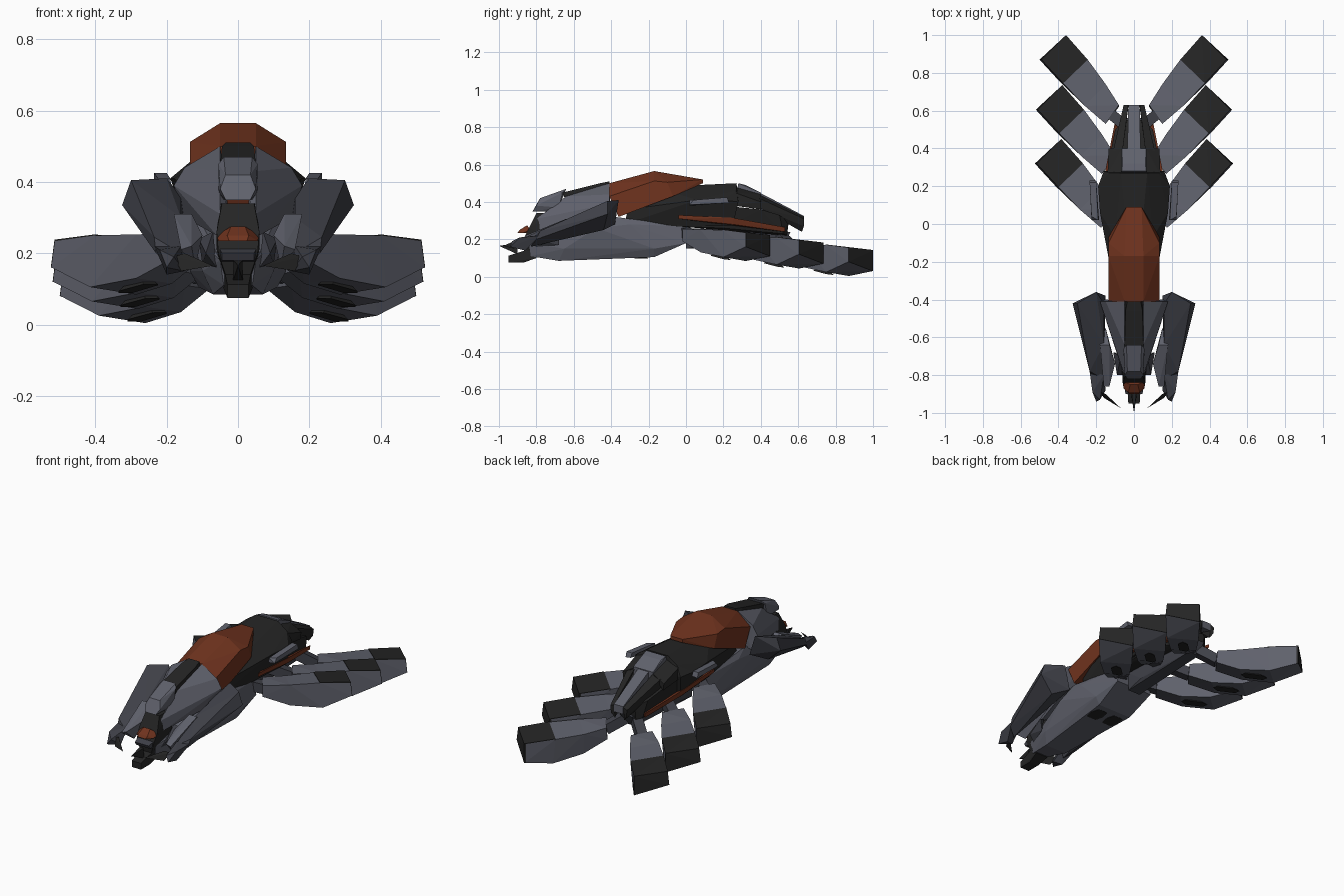
import bpy, bmesh
from mathutils import Vector

def material(name, c):
    m = bpy.data.materials.new(name)
    m.diffuse_color = (*c, 1)
    return m

GREY = material("blue_grey", (0.115, 0.12, 0.15))
SLATE = material("slate", (0.05, 0.052, 0.065))
DARK = material("charcoal", (0.018, 0.018, 0.018))
RUST = material("rust", (0.16, 0.033, 0.013))

def plates(name, groups, mat):
    """One object from several convex faceted shells."""
    bm = bmesh.new()
    for pts in groups:
        vs = [bm.verts.new(p) for p in pts]
        r = bmesh.ops.convex_hull(bm, input=vs)
        junk = {v for v in r["geom_interior"] + r["geom_unused"] if isinstance(v, bmesh.types.BMVert)}
        bmesh.ops.delete(bm, geom=[v for v in junk if v.is_valid], context="VERTS")
    bmesh.ops.dissolve_limit(bm, angle_limit=0.02, verts=bm.verts, edges=bm.edges)
    bmesh.ops.recalc_face_normals(bm, faces=bm.faces)
    me = bpy.data.meshes.new(name)
    bm.to_mesh(me)
    bm.free()
    me.materials.append(mat)
    ob = bpy.data.objects.new(name, me)
    bpy.context.collection.objects.link(ob)

def flip(pts):
    return [(-x, y, z) for x, y, z in pts]

def centre(name, pts, mat):      # half outline, one symmetric shell
    plates(name, [pts + flip(pts)], mat)

def pair(name, pts, mat):        # left and right copies
    plates(name, [pts, flip(pts)], mat)

def box(x0, x1, y0, y1, z0, z1):
    return [(x, y, z) for x in (x0, x1) for y in (y0, y1) for z in (z0, z1)]

def bar(a, b, r):                # square bar between two points
    a, b = Vector(a), Vector(b)
    u = (b - a).cross(Vector((0, 0, 1))).normalized() * r
    v = (b - a).cross(u).normalized() * r
    return [tuple(p + s * u + t * v) for p in (a, b) for s in (-1, 1) for t in (-1, 1)]

# Rust back shell
centre("back_shell", [(.05, -.41, .50), (.135, -.41, .43), (.135, -.36, .32), (.05, -.17, .565),
    (.135, -.17, .512), (.135, -.10, .505), (.135, -.07, .43), (.04, .09, .52), (.04, .09, .50)], RUST)

# Dark middle hull and tapering fuselage
centre("mid_hull", [(.10, -.33, .28), (.11, -.31, .36), (.10, -.07, .45), (.13, 0, .32), (.18, .06, .41),
    (.05, .06, .49), (.07, .27, .50), (.13, .27, .46), (.19, .20, .41), (.16, .28, .40),
    (.14, .25, .27), (.12, -.02, .27)], DARK)
centre("lower_fuselage", [(.12, -.05, .27), (.14, 0, .37), (.14, .20, .38), (.12, .40, .36), (.10, .50, .33),
    (.05, .55, .30), (.05, .54, .22), (.08, .52, .23), (.12, .20, .26)], DARK)
pair("flank_stripe", [(.16, -.04, .33), (.16, -.04, .31), (.158, .25, .315),
    (.15, .25, .28), (.103, .53, .265), (.10, .53, .24), (.10, .1, .30), (.07, .5, .25)], RUST)
pair("side_rail", [(.185, .02, .38), (.225, .02, .385), (.225, .04, .41), (.19, .02, .41),
    (.20, .23, .40), (.235, .23, .395), (.235, .22, .425), (.20, .22, .425)], GREY)

# Tail
centre("tail_block", [(.065, .28, .50), (.06, .32, .49), (.065, .40, .45), (.065, .40, .36), (.065, .26, .40)], GREY)
pair("tail_plate", [(.065, .26, .48), (.14, .26, .45), (.065, .40, .44), (.135, .40, .40), (.13, .40, .36),
    (.14, .26, .38)], DARK)
pair("tail_fin", [(.06, .39, .44), (.11, .39, .42), (.11, .39, .37), (.03, .63, .32), (.055, .63, .31),
    (.05, .63, .27), (.03, .62, .24)], DARK)
centre("tail_spine", [(.035, .39, .45), (.03, .47, .41), (.03, .63, .325), (.03, .63, .28), (.03, .40, .35)], GREY)

# Lower hull
centre("belly_hull", [(.11, 0, .27), (.12, 0, .18), (.11, -.17, .105), (.135, -.17, .15), (.135, -.30, .28),
    (.135, -.48, .26), (.10, -.36, .115), (.07, -.68, .085), (.10, -.65, .15), (.04, -.83, .11),
    (.05, -.84, .18), (.12, -.38, .32)], GREY)
pair("belly_vent", [(.055 + x, y, z) for x, y, z in [(-.03, -.32, .10), (.03, -.32, .10), (.045, -.26, .10),
    (.03, -.20, .097), (-.03, -.20, .097), (-.045, -.26, .10), (0, -.26, .15)]], DARK)
centre("tail_keel", [(.04, 0, .26), (.04, 0, .15), (.05, .12, .17), (.04, .56, .24), (.035, .52, .17)], SLATE)

# Shoulder armour and claws
pair("shoulder_armour", [(.20, -.36, .41), (.30, -.42, .405), (.325, -.42, .335), (.23, -.44, .25),
    (.15, -.38, .28), (.16, -.42, .36), (.235, -.78, .245), (.23, -.80, .20), (.18, -.83, .16),
    (.16, -.82, .20), (.16, -.64, .30)], SLATE)
pair("inner_arm", [(.13, -.64, .31), (.18, -.64, .31), (.15, -.55, .25), (.13, -.86, .22), (.16, -.86, .21),
    (.12, -.80, .16), (.10, -.74, .25)], GREY)
pair("wrist", [(.235, -.78, .22), (.16, -.80, .22), (.22, -.89, .21), (.18, -.93, .19), (.15, -.88, .15),
    (.20, -.86, .14), (.20, -.94, .16)], SLATE)
pair("claw", [(.18, -.89, .19), (.15, -.90, .20), (.16, -.92, .15), (.07, -.975, .165)], DARK)
pair("mandible", [(.07, -.70, .26), (.11, -.68, .24), (.10, -.68, .17), (.09, -.80, .20), (.06, -.80, .16)], SLATE)

# Neck and head
pair("neck_side", [(.05, -.41, .50), (.15, -.41, .44), (.18, -.41, .39), (.15, -.40, .30), (.03, -.41, .32),
    (.05, -.64, .43), (.10, -.62, .35), (.05, -.80, .31), (.06, -.78, .25), (.02, -.80, .27)], GREY)
centre("neck_ridge", [(.035, -.41, .51), (.045, -.46, .50), (.05, -.66, .45), (.05, -.64, .40), (.05, -.41, .44)], DARK)
centre("head_crest", [(.04, -.64, .47), (.055, -.66, .45), (.055, -.68, .37), (.035, -.78, .42), (.05, -.80, .38),
    (.035, -.82, .35), (.04, -.72, .35)], GREY)
centre("face", [(.045, -.80, .34), (.05, -.70, .34), (.06, -.84, .26), (.055, -.87, .20), (.06, -.70, .20),
    (.035, -.86, .14), (.05, -.72, .14)], DARK)
centre("visor", [(.06, -.83, .25), (.055, -.87, .235), (.025, -.90, .235), (.02, -.85, .275), (.03, -.89, .25),
    (.05, -.82, .235)], RUST)
centre("jaw", [(.055, -.84, .22), (.045, -.90, .20), (.045, -.89, .18), (.05, -.82, .17)], SLATE)
centre("chin", box(0, .03, -.95, -.87, .075, .112) + [(.04, -.80, .10), (.04, -.80, .16)], DARK)
centre("nose_spike", [(.015, -.90, .12), (.012, -.90, .18), (0, -1, .165)], DARK)

# Six engine pods: rear pod corner sections, repeated forward and up
root = [(.15, .53, .175), (.08, .63, .17), (.08, .62, .10), (.15, .53, .11)]
belly = [(.26, .625, .173), (.15, .74, .155), (.16, .73, .035), (.26, .63, .05)]
mid = [(.375, .745, .17), (.245, .87, .15), (.26, .87, .004), (.39, .75, .025)]
tip = [(.49, .87, .155), (.36, 1.0, .14), (.36, 1.0, .03), (.50, .87, .08)]
tip_cap = tip + [(x - .008, y - .008, z) for x, y, z in tip]
top_cap = [(x, y, z + d) for x, y, z in mid[:2] + tip[:2] for d in (.003, -.006)]
vent = [(.20, .69, .034), (.24, .68, .033), (.31, .75, .014), (.31, .79, .009), (.27, .79, .009),
        (.20, .72, .03), (.25, .73, .07)]
for label, dx, dy, dz in (("rear", 0, 0, 0), ("middle", .02, -.265, .04), ("front", .025, -.55, .08)):
    move = lambda pts: [(x + dx, y + dy, z + dz) for x, y, z in pts]
    inner = [(x - .002, y - .002, z) for x, y, z in tip]
    for part, groups, mat in (("pod_body", [root + belly, belly + mid, mid + inner], GREY),
                              ("pod_end", [tip_cap], DARK), ("pod_top", [top_cap], DARK),
                              ("pod_vent", [vent], DARK)):
        groups = [move(g) for g in groups]
        plates(f"{label}_{part}", groups + [flip(g) for g in groups], mat)
    pair(f"{label}_strut", bar((.02, .50 + dy, .215 + dz * .5), (.12 + dx, .58 + dy, .14 + dz), .028), SLATE)
